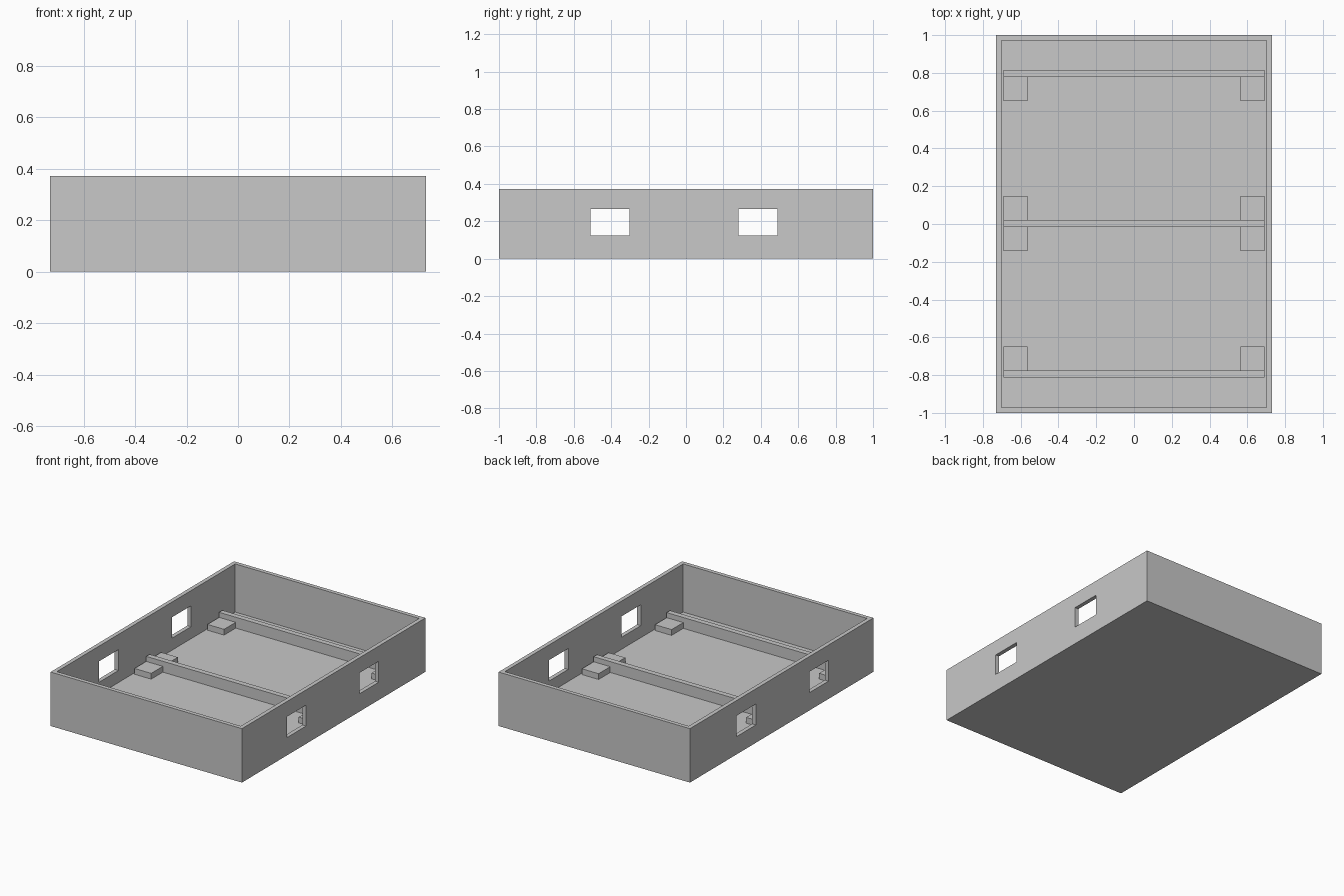
import bpy
import bmesh
from mathutils import Vector

if "Cube" in bpy.data.objects:
    bpy.data.objects.remove(bpy.data.objects["Cube"], do_unlink=True)

HALF_X, HALF_Y, HEIGHT = 0.73, 1.0, 0.372
WALL, FLOOR = 0.04, 0.04
INNER_X = HALF_X - WALL
RIB, RIB_TOP = 0.037, 0.115
BLOCK, BLOCK_TOP = 0.127, 0.08

grey = bpy.data.materials.new("plain grey")
grey.use_nodes = True
colour = (0.58, 0.58, 0.58, 1)
grey.diffuse_color = colour
grey.node_tree.nodes["Principled BSDF"].inputs["Base Color"].default_value = colour


def box(name, low, high):
    """Axis-aligned box between two corners."""
    low, high = Vector(low), Vector(high)
    bm = bmesh.new()
    bmesh.ops.create_cube(bm, size=1)
    bmesh.ops.scale(bm, vec=high - low, verts=bm.verts)
    bmesh.ops.translate(bm, vec=(low + high) / 2, verts=bm.verts)
    mesh = bpy.data.meshes.new(name)
    bm.to_mesh(mesh)
    bm.free()
    mesh.materials.append(grey)
    obj = bpy.data.objects.new(name, mesh)
    bpy.context.collection.objects.link(obj)
    return obj


# Open tray: inset the top face and sink it to the floor
tray = box("tray", (-HALF_X, -HALF_Y, 0), (HALF_X, HALF_Y, HEIGHT))
bm = bmesh.new()
bm.from_mesh(tray.data)
top = max(bm.faces, key=lambda f: f.calc_center_median().z)
bmesh.ops.inset_region(bm, faces=[top], thickness=WALL)
sunk = bmesh.ops.extrude_discrete_faces(bm, faces=[top])["faces"][0]
bmesh.ops.translate(bm, vec=(0, 0, FLOOR - HEIGHT), verts=sunk.verts)
bmesh.ops.recalc_face_normals(bm, faces=bm.faces)
bm.to_mesh(tray.data)
bm.free()

# Window openings through both long walls
for label, y0, y1 in (("front", -0.51, -0.301), ("rear", 0.281, 0.49)):
    cutter = box(label + "_window_cutter", (-1, y0, 0.123), (1, y1, 0.267))
    cutter.hide_render = True
    cut = tray.modifiers.new(label + " windows", "BOOLEAN")
    cut.operation = "DIFFERENCE"
    cut.solver = "EXACT"
    cut.object = cutter
    bpy.context.view_layer.objects.active = tray
    bpy.ops.object.modifier_apply(modifier=cut.name)
    bpy.data.objects.remove(cutter, do_unlink=True)

# Cross ribs, with corner blocks on their sides facing the bays
ribs = (("front", -0.793, (1,)), ("middle", 0.003, (-1, 1)), ("rear", 0.798, (-1,)))
for label, y, sides in ribs:
    box(label + "_rib", (-INNER_X, y - RIB / 2, FLOOR), (INNER_X, y + RIB / 2, RIB_TOP))
    for side in sides:
        near = y + side * RIB / 2
        y0, y1 = sorted((near, near + side * BLOCK))
        facing = "rear" if side > 0 else "front"
        box(f"{label}_rib_{facing}_left_block",
            (INNER_X - BLOCK, y0, FLOOR), (INNER_X, y1, BLOCK_TOP))
        box(f"{label}_rib_{facing}_right_block",
            (-INNER_X, y0, FLOOR), (BLOCK - INNER_X, y1, BLOCK_TOP))
